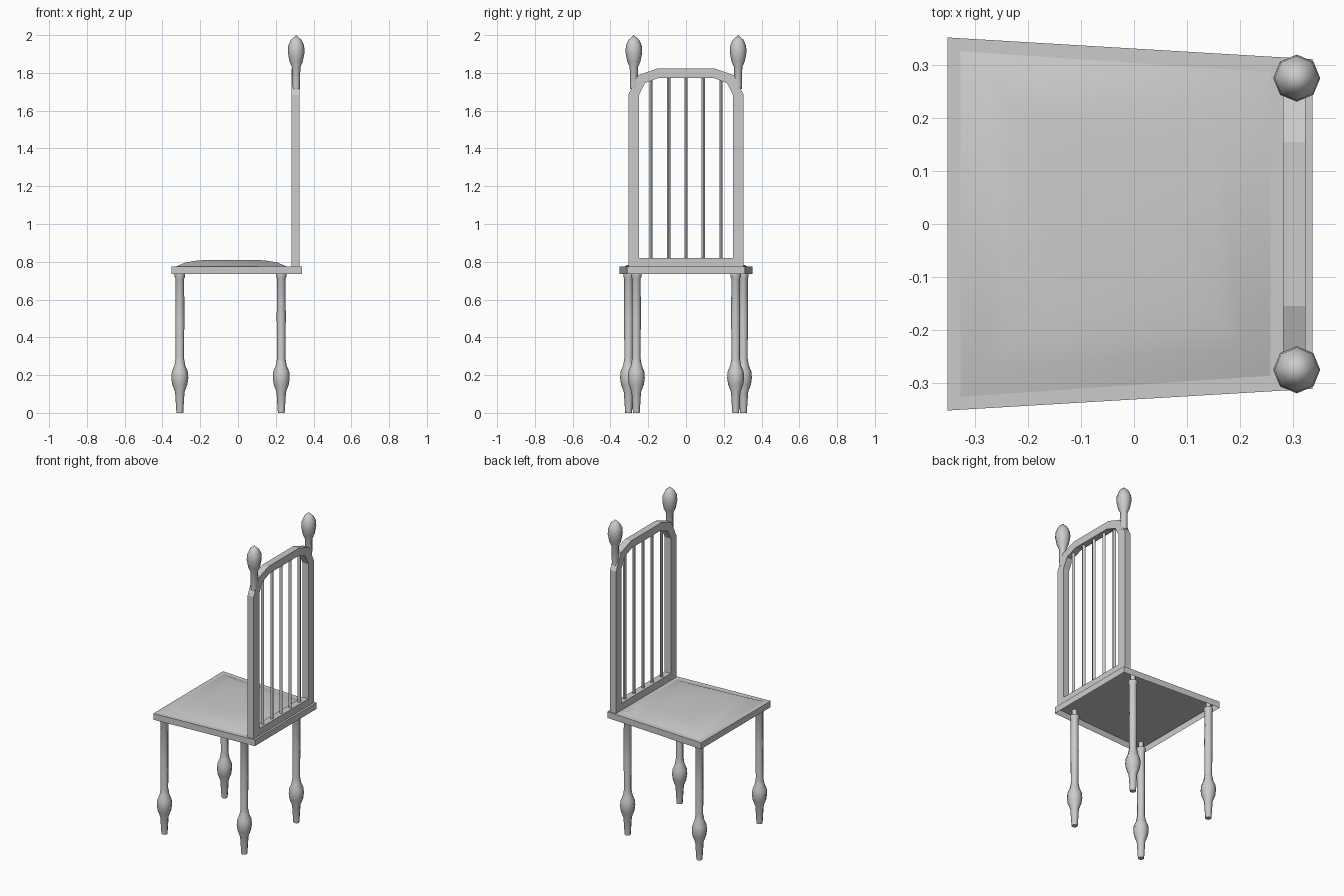
import bpy, bmesh, math
from mathutils import Vector

if "Cube" in bpy.data.objects:
    bpy.data.objects.remove(bpy.data.objects["Cube"])


def finish(name, bm, smooth=None):
    bmesh.ops.recalc_face_normals(bm, faces=bm.faces[:])
    mesh = bpy.data.meshes.new(name)
    bm.to_mesh(mesh)
    bm.free()
    ob = bpy.data.objects.new(name, mesh)
    bpy.context.collection.objects.link(ob)
    if smooth:
        bpy.ops.object.select_all(action='DESELECT')
        ob.select_set(True)
        bpy.context.view_layer.objects.active = ob
        bpy.ops.object.shade_smooth_by_angle(angle=math.radians(smooth))
    return ob


def loft(bm, rings, cap_start=True, cap_end=True):
    """Join closed rings of points with quads, optionally capping the ends."""
    vs = [[bm.verts.new(p) for p in r] for r in rings]
    for a, b in zip(vs, vs[1:]):
        for i in range(len(a)):
            j = (i + 1) % len(a)
            bm.faces.new((a[i], a[j], b[j], b[i]))
    if cap_start:
        bm.faces.new(vs[0][::-1])
    if cap_end:
        bm.faces.new(vs[-1])


def turned(name, profile, x, y, sides=8):
    """Lathe a (radius, z) profile around a vertical axis."""
    bm = bmesh.new()
    rings = [[(x + r * math.cos(2 * math.pi * i / sides),
               y + r * math.sin(2 * math.pi * i / sides), z)
              for i in range(sides)] for r, z in profile]
    loft(bm, rings)
    bmesh.ops.remove_doubles(bm, verts=bm.verts[:], dist=0.0005)
    return finish(name, bm, 60)


def trapezoid(x0, x1, w0, w1, z):
    return [(x0, -w0, z), (x1, -w1, z), (x1, w1, z), (x0, w0, z)]


# Seat frame: tapered tray, open underneath
bm = bmesh.new()
loft(bm, [trapezoid(-0.353, 0.338, 0.353, 0.312, z) for z in (0.735, 0.775)],
     cap_start=False)
finish("seat_frame", bm)

# Domed cushion
bm = bmesh.new()
loft(bm, [trapezoid(-0.328 + d, 0.258 - d, 0.327 - d, 0.287 - d, z)
          for d, z in ((0, 0.775), (0.05, 0.796), (0.10, 0.805), (0.16, 0.81))],
     cap_start=False)
finish("seat_cushion", bm, 40)

# Turned legs, the rear pair set closer together
leg = [(0.018, 0), (0.025, 0.11), (0.040, 0.15), (0.045, 0.185), (0.042, 0.22),
       (0.029, 0.25), (0.022, 0.29), (0.024, 0.50), (0.023, 0.71), (0.028, 0.722),
       (0.028, 0.735), (0.015, 0.736), (0.015, 0.774)]
for side, s in (("left", 1), ("right", -1)):
    turned(f"front_leg_{side}", leg, -0.308, s * 0.304)
    turned(f"back_leg_{side}", leg, 0.229, s * 0.263)

# Backrest frame: outer and inner outlines joined, then given depth
outer = [(0.305, 0.775), (0.305, 1.683), (0.255, 1.787), (0.155, 1.822)]
inner = [(0.249, 0.82), (0.249, 1.683), (0.217, 1.746), (0.143, 1.774)]


def outline(half, x):
    return [(x, y, z) for y, z in half] + [(x, -y, z) for y, z in reversed(half)]


bm = bmesh.new()
loft(bm, [outline(outer, 0.282), outline(inner, 0.282)], False, False)
ret = bmesh.ops.extrude_face_region(bm, geom=bm.faces[:])
bmesh.ops.translate(bm, vec=Vector((0.043, 0, 0)),
                    verts=[g for g in ret["geom"] if isinstance(g, bmesh.types.BMVert)])
finish("backrest_frame", bm)

# Slim spindles
for i, y in enumerate((-0.185, -0.092, 0, 0.092, 0.185)):
    top = 1.765 if abs(y) > 0.15 else 1.78
    turned(f"back_spindle_{i + 1}", [(0.01, 0.815), (0.01, top)], 0.304, y, 6)

# Pointed bud finials on the posts
finial = [(0.020, 1.715), (0.022, 1.83), (0.035, 1.86), (0.0445, 1.91),
          (0.042, 1.945), (0.028, 1.975), (0.0, 2.0)]
for side, s in (("left", 1), ("right", -1)):
    turned(f"finial_{side}", finial, 0.308, s * 0.276)
